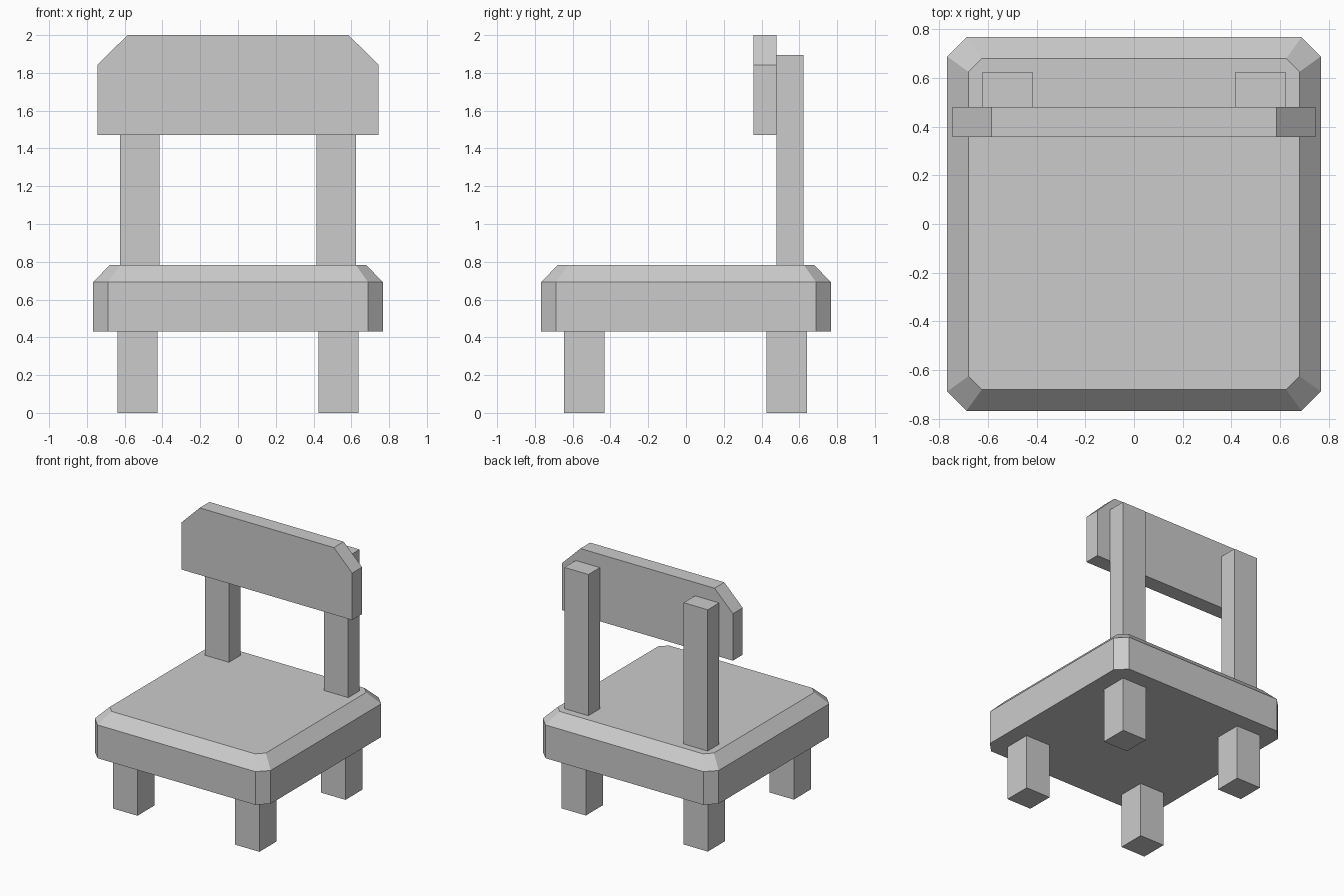
import bpy
import bmesh

cube = bpy.data.objects.get("Cube")
if cube:
    bpy.data.objects.remove(cube, do_unlink=True)

grey = bpy.data.materials.new("plain grey")
grey.use_nodes = True
grey.diffuse_color = (0.6, 0.6, 0.6, 1)
grey.node_tree.nodes["Principled BSDF"].inputs["Base Color"].default_value = (0.6, 0.6, 0.6, 1)


def loft(name, rings):
    """Skin matching rings of points and cap both ends."""
    bm = bmesh.new()
    loops = [[bm.verts.new(p) for p in ring] for ring in rings]
    for a, b in zip(loops, loops[1:]):
        for i in range(len(a)):
            j = (i + 1) % len(a)
            bm.faces.new((a[i], a[j], b[j], b[i]))
    bm.faces.new(loops[0])
    bm.faces.new(loops[-1])
    bmesh.ops.recalc_face_normals(bm, faces=bm.faces)
    mesh = bpy.data.meshes.new(name)
    bm.to_mesh(mesh)
    bm.free()
    mesh.materials.append(grey)
    obj = bpy.data.objects.new(name, mesh)
    bpy.context.collection.objects.link(obj)
    return obj


def box(name, x, y, z):
    return loft(name, [[(x[0], y[0], h), (x[1], y[0], h),
                        (x[1], y[1], h), (x[0], y[1], h)] for h in z])


def octagon(r, c, z):
    """Square of half width r whose corners are cut back to c."""
    return [(x, y, z) for x, y in ((c, -r), (r, -c), (r, c), (c, r),
                                   (-c, r), (-r, c), (-r, -c), (-c, -r))]


# Seat slab with cut corners and a sloped upper rim
loft("seat", [octagon(0.767, 0.688, 0.43), octagon(0.767, 0.688, 0.692),
              octagon(0.68, 0.625, 0.782)])

# Legs and backrest posts, one set per side
for side, s in (("right", -1), ("left", 1)):
    leg_x = sorted((s * 0.425, s * 0.638))
    box(f"front_leg_{side}", leg_x, (-0.645, -0.432), (0, 0.43))
    box(f"rear_leg_{side}", leg_x, (0.427, 0.64), (0, 0.43))
    box(f"back_post_{side}", sorted((s * 0.415, s * 0.625)), (0.48, 0.622), (0.782, 1.895))

# Backrest board with clipped upper corners
outline = [(-0.745, 1.472), (0.745, 1.472), (0.745, 1.842),
           (0.585, 2.0), (-0.585, 2.0), (-0.745, 1.842)]
loft("backrest", [[(x, y, z) for x, z in outline] for y in (0.358, 0.48)])
